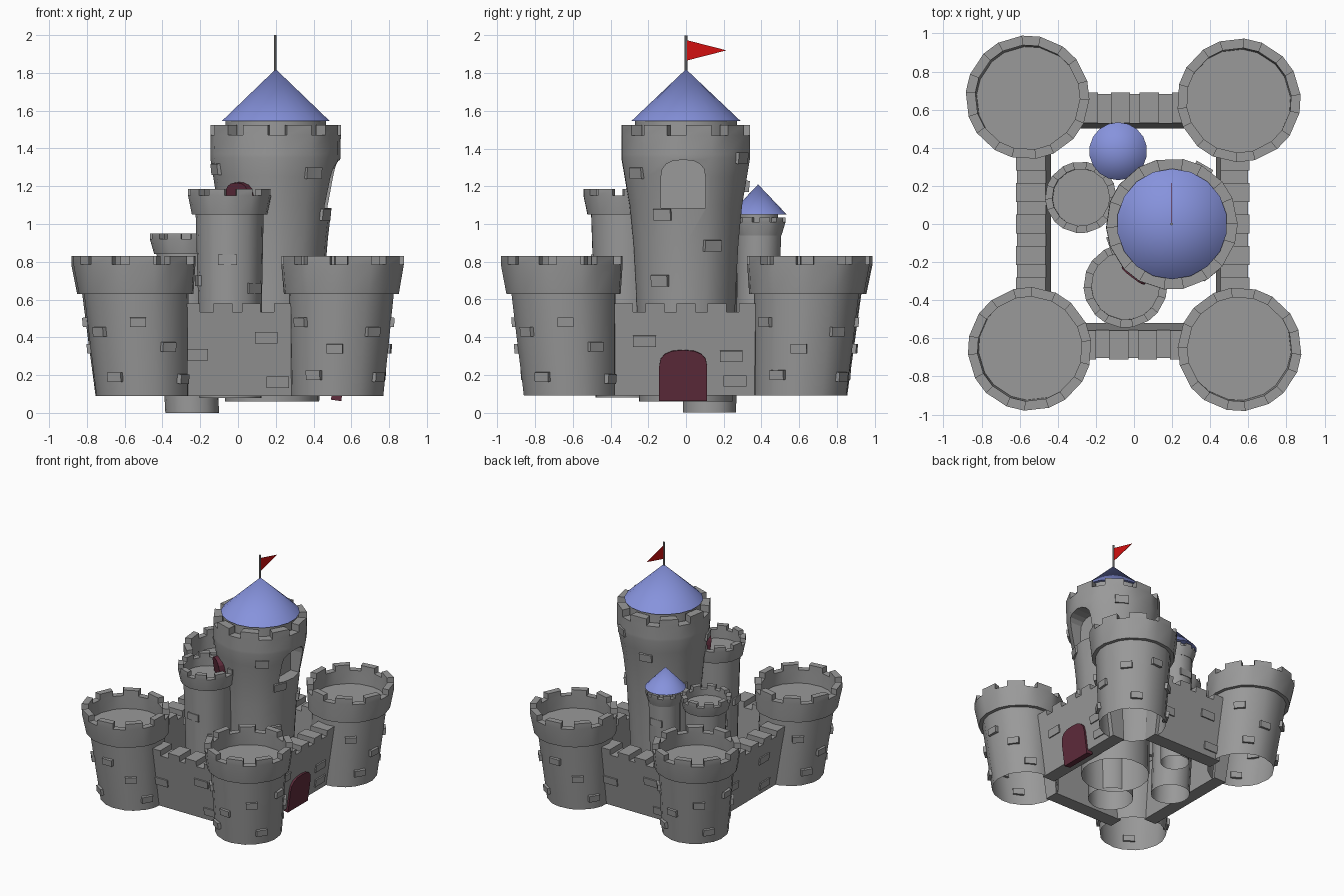
import bpy, bmesh, math
from mathutils import Matrix, Vector

if "Cube" in bpy.data.objects:
    bpy.data.objects.remove(bpy.data.objects["Cube"])


def material(name, rgb):
    m = bpy.data.materials.new(name)
    m.diffuse_color = (*rgb, 1)
    m.use_nodes = True
    m.node_tree.nodes["Principled BSDF"].inputs["Base Color"].default_value = m.diffuse_color
    return m


STONE = material("stone_grey", (0.32, 0.32, 0.32))
BLUE = material("roof_blue", (0.24, 0.29, 0.72))
RED = material("flag_red", (0.65, 0.005, 0.005))
MAROON = material("door_maroon", (0.115, 0.025, 0.045))


def finish(bm, name, mat, smooth=True):
    bmesh.ops.recalc_face_normals(bm, faces=bm.faces)
    me = bpy.data.meshes.new(name)
    bm.to_mesh(me)
    bm.free()
    me.materials.append(mat)
    ob = bpy.data.objects.new(name, me)
    bpy.context.collection.objects.link(ob)
    bpy.ops.object.select_all(action='DESELECT')
    ob.select_set(True)
    bpy.context.view_layer.objects.active = ob
    if smooth:
        bpy.ops.object.shade_smooth_by_angle(angle=math.radians(35))
    return ob


def place(origin, az, tilt=0):
    # local x = outward, y = sideways, z = up
    return (Matrix.Translation(origin) @ Matrix.Rotation(math.radians(az), 4, 'Z')
            @ Matrix.Rotation(math.radians(tilt), 4, 'Y'))


def tower(name, base, top, shaft, crown, floor, notch, merlons=9, closed=False, turn=0):
    """shaft: (r, z) points; crown: (inner r, outer r, z low, z top)."""
    ri, ro, zl, zt = crown
    prof = shaft + [(ro - 0.02 if ro - shaft[-1][0] > 0.02 else ro, zl),
                    (ro, zt - notch), (ri, zt - notch), (ri, floor)]
    z0 = shaft[0][1]
    step = 2 * math.pi / merlons
    angs = [math.radians(turn) + k * step + d for k in range(merlons) for d in (0, step * 0.58)]
    bm = bmesh.new()
    rings = []
    for r, z in prof:
        c = Vector(base).lerp(Vector(top), (z - z0) / (zt - z0))
        rings.append([bm.verts.new((c.x + r * math.cos(a), c.y + r * math.sin(a), z)) for a in angs])
    n = len(angs)
    rim = []
    for j in range(len(rings) - 1):
        a, b = rings[j], rings[j + 1]
        for i in range(n):
            k = (i + 1) % n
            f = bm.faces.new((a[i], a[k], b[k], b[i]))
            if j == len(rings) - 3 and i % 2 == 0:
                rim.append(f)
    bm.faces.new(rings[-1])
    if closed:
        bm.faces.new(rings[0])
    # raised merlons
    res = bmesh.ops.extrude_face_region(bm, geom=rim)
    bmesh.ops.translate(bm, vec=(0, 0, notch),
                        verts=[v for v in res['geom'] if isinstance(v, bmesh.types.BMVert)])
    bmesh.ops.delete(bm, geom=[f for f in rim if f.is_valid], context='FACES_ONLY')
    return finish(bm, name, STONE)


def arch(name, matrix, width, height, depth, mat, rise=0.09):
    # rectangle with rounded top, extruded outward
    w = width / 2
    pts = [(-w, 0), (w, 0)]
    for i in range(9):
        t = math.pi * i / 8
        c, s = math.cos(t), math.sin(t)
        pts.append((w * math.copysign(abs(c) ** 0.8, c), height - rise + rise * abs(s) ** 0.8))
    bm = bmesh.new()
    f = bm.faces.new([bm.verts.new((0, y, z)) for y, z in pts])
    res = bmesh.ops.extrude_face_region(bm, geom=[f])
    bmesh.ops.translate(bm, vec=(depth, 0, 0),
                        verts=[v for v in res['geom'] if isinstance(v, bmesh.types.BMVert)])
    bm.transform(matrix)
    return finish(bm, name, mat, False)


def wall(name, az, half, inner, outer, merlons):
    # crenellated outline, leaning outward; inner/outer = (bottom, top) offsets
    lo, hi, z0 = 0.535, 0.58, 0.09
    outline = [(-half, z0), (half, z0), (half, lo)]
    for m in sorted(merlons, reverse=True):
        outline += [(m + 0.05, lo), (m + 0.05, hi), (m - 0.05, hi), (m - 0.05, lo)]
    outline.append((-half, lo))
    bm = bmesh.new()
    sides = []
    for b, t in (inner, outer):
        sides.append([bm.verts.new((b + (t - b) * (z - z0) / (hi - z0), y, z)) for y, z in outline])
        bm.faces.new(sides[-1])
    n = len(outline)
    for i in range(n):
        k = (i + 1) % n
        bm.faces.new((sides[0][i], sides[0][k], sides[1][k], sides[1][i]))
    bm.transform(place((0, 0, 0), az))
    finish(bm, name, STONE, False)


def cone(name, x, y, z0, z1, r1, r2, mat, seg=18):
    bm = bmesh.new()
    bmesh.ops.create_cone(bm, cap_ends=True, segments=seg, radius1=r1, radius2=r2, depth=z1 - z0,
                          matrix=Matrix.Translation((x, y, (z0 + z1) / 2)))
    return finish(bm, name, mat)


bricks = bmesh.new()


def brick(origin, az, tilt=0, w=0.1, h=0.06):
    bmesh.ops.create_cube(bricks, size=1, matrix=place(origin, az, tilt) @ Matrix.Diagonal((0.036, w, h, 1)))


# corner towers, leaning slightly outward
marks = [(-50, .34), (-5, .43), (12, .19), (45, .48), (80, .35), (-75, .2), (-95, .48), (105, .18)]
for label, bx, by, tx, ty, az in (("front_right", .525, -.615, .556, -.66, -45),
                                  ("back_right", .525, .605, .552, .652, 45),
                                  ("back_left", -.51, .61, -.562, .668, 135),
                                  ("front_left", -.505, -.615, -.55, -.658, 225)):
    tower(label + "_tower", (bx, by), (tx, ty), [(.245, .09), (.262, .36), (.278, .63)],
          (.275, .325, .63, .83), .68, .045, turn=az)
    for a, z in marks:
        t = (z - .09) / .74
        r = .243 + .035 * (z - .09) / .54
        d = math.radians(az + a)
        brick((bx + (tx - bx) * t + r * math.cos(d), by + (ty - by) * t + r * math.sin(d), z),
              az + a, 5, 0.085, 0.05)

# curtain walls
wall("right_wall", 0, .40, (.43, .455), (.535, .605), (-.33, -.165, 0, .165, .33))
wall("left_wall", 180, .40, (.435, .465), (.54, .62), (-.33, -.165, 0, .165, .33))
wall("front_wall", -90, .31, (.52, .56), (.63, .71), (-.25, -.08, .07, .24))
wall("back_wall", 90, .31, (.50, .53), (.61, .69), (-.25, -.08, .07, .24))
for az, o0, o1 in ((0, .535, .605), (180, .54, .62), (-90, .63, .71), (90, .61, .69)):
    for s, z in ((.15, .4), (-.22, .31), (.21, .165)):
        if az == 0:
            s, z = {.4: (-.22, .38), .31: (.24, .3), .165: (.26, .17)}[z]
        d = o0 + (o1 - o0) * (z - .09) / .49 - .008
        brick(place((0, 0, 0), az) @ Vector((d, s, z)), az, 8, 0.12, 0.06)

# gate in the right wall
arch("gate", place((.492, -.015, .07), 0, 8), .255, .272, .055, MAROON)

# great keep with arched window recess
keep = tower("keep", (.18, 0), (.2, 0),
             [(.25, .06), (.256, .35), (.268, .65), (.282, .9), (.302, 1.1), (.328, 1.25), (.345, 1.35)],
             (.28, .345, 1.37, 1.525), 1.46, .055, closed=True)
cutter = arch("window_cutter", place((.40, -.015, 1.085), 0), .235, .255, .3, STONE)
cutter.hide_render = True
mod = keep.modifiers.new("window", 'BOOLEAN')
mod.operation, mod.solver, mod.object = 'DIFFERENCE', 'EXACT', cutter
bpy.ops.object.select_all(action='DESELECT')
keep.select_set(True)
bpy.context.view_layer.objects.active = keep
bpy.ops.object.modifier_apply(modifier="window")
bpy.data.objects.remove(cutter, do_unlink=True)
# open the keep's underside
bm = bmesh.new()
bm.from_mesh(keep.data)
bmesh.ops.delete(bm, geom=[f for f in bm.faces if f.calc_center_median().z < .061], context='FACES_ONLY')
bm.to_mesh(keep.data)
bm.free()
for a, r, z in ((-52, .33, 1.27), (-31, .267, .7), (30, .28, .885), (-25, .292, 1.05), (100, .32, 1.2),
                (150, .285, .95), (200, .33, 1.29), (60, .34, 1.35)):
    d = math.radians(a)
    brick((.195 + (r - .006) * math.cos(d), (r - .006) * math.sin(d), z), a, 6)
arch("keep_door", place((.2 - .25 * .6, -.25 * .8, .99), 233, 8), .15, .24, .068, MAROON, .07)
cone("keep_roof_neck", .2, 0, 1.45, 1.55, .27, .27, STONE)
cone("keep_roof", .2, 0, 1.545, 1.82, .29, 0, BLUE)
cone("flag_pole", .197, 0, 1.8, 2.0, .007, .007, STONE, 8)

# flag
bm = bmesh.new()
f = bm.faces.new([bm.verts.new((.196, y, z)) for y, z in ((0, 1.865), (.215, 1.92), (0, 1.975))])
res = bmesh.ops.extrude_face_region(bm, geom=[f])
bmesh.ops.translate(bm, vec=(.003, 0, 0), verts=[v for v in res['geom'] if isinstance(v, bmesh.types.BMVert)])
finish(bm, "flag", RED, False)

# smaller inner towers
tower("front_inner_tower", (-.04, -.315), (-.045, -.325), [(.165, .08), (.168, .55), (.18, 1.05)],
      (.178, .22, 1.05, 1.185), 1.08, .035)
tower("left_inner_tower", (-.243, .125), (-.28, .14), [(.142, 0), (.148, .45), (.155, .84)],
      (.15, .188, .84, .95), .87, .03)
tower("back_inner_tower", (-.08, .37), (-.08, .39), [(.105, .1), (.112, .5), (.118, .94)],
      (.1, .14, .94, 1.035), .98, .025)
cone("back_roof_neck", -.083, .382, .97, 1.055, .105, .105, STONE)
cone("back_roof", -.083, .382, 1.05, 1.21, .152, 0, BLUE)
for x, y, r, a, z in ((-.043, -.32, .17, -94, .81), (-.043, -.32, .17, 190, .7), (-.043, -.32, .165, -40, .66),
                      (-.27, .135, .148, 170, .6), (-.08, .38, .112, 90, .8), (-.27, .135, .148, 240, .7)):
    d = math.radians(a)
    brick((x + (r - .008) * math.cos(d), y + (r - .008) * math.sin(d), z), a, 0, .1, .055)
finish(bricks, "raised_stones", STONE, False)
